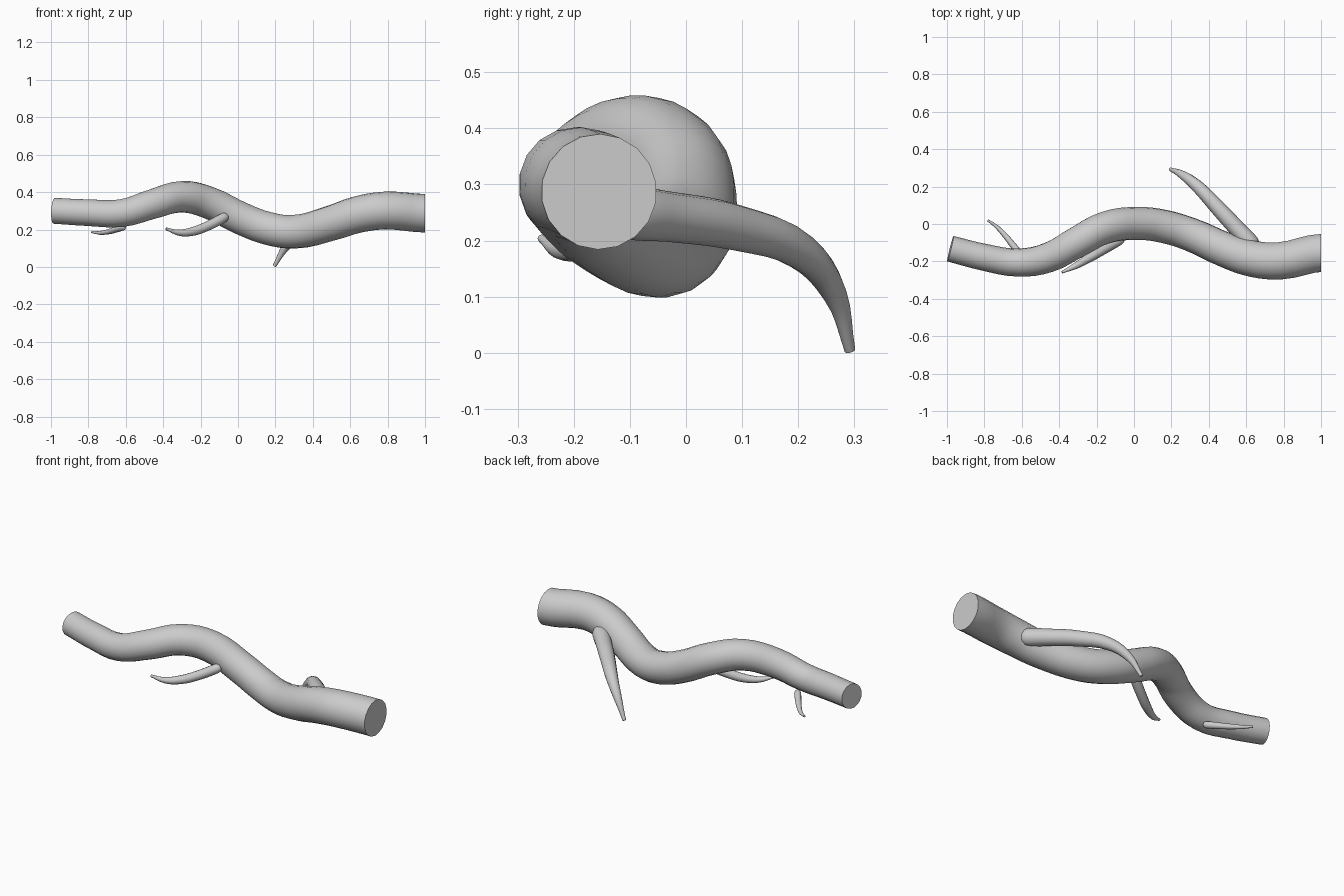
import bpy
from math import radians
from mathutils import Vector

if "Cube" in bpy.data.objects:
    bpy.data.objects.remove(bpy.data.objects["Cube"])


def limb(name, pts, segments, steps, square_end=False):
    """Tapered smooth tube through (x, y, z, radius) points."""
    cu = bpy.data.curves.new(name, 'CURVE')
    cu.dimensions = '3D'
    cu.bevel_depth = 1.0
    cu.bevel_resolution = segments // 2 - 2
    cu.resolution_u = steps
    cu.use_fill_caps = True
    sp = cu.splines.new('BEZIER')
    sp.radius_interpolation = 'CARDINAL'
    sp.bezier_points.add(len(pts) - 1)
    for p, (x, y, z, r) in zip(sp.bezier_points, pts):
        p.co = (x, y, z)
        p.radius = r
        p.handle_left_type = p.handle_right_type = 'AUTO'
    if square_end:
        p = sp.bezier_points[-1]
        p.handle_left_type = p.handle_right_type = 'FREE'
        p.handle_left = p.co - Vector((0.07, 0, 0))
        p.handle_right = p.co + Vector((0.07, 0, 0))
    ob = bpy.data.objects.new(name, cu)
    bpy.context.collection.objects.link(ob)
    bpy.ops.object.select_all(action='DESELECT')
    ob.select_set(True)
    bpy.context.view_layer.objects.active = ob
    bpy.ops.object.convert(target='MESH')
    bpy.ops.object.shade_smooth_by_angle(angle=radians(50))
    return bpy.context.object


def rounded(pts):
    """Prepend extra points so the thick base ends in a dome."""
    a, b, r = Vector(pts[0][:3]), Vector(pts[1][:3]), pts[0][3]
    d = (a - b).normalized()
    dome = [(*(a + d * r * t), r * s) for t, s in ((0.95, 0.3), (0.7, 0.7))]
    return dome + pts


# Main stem
limb("main_stem", [
    (-0.982, -0.132, 0.300, 0.070),
    (-0.80, -0.178, 0.290, 0.072),
    (-0.62, -0.206, 0.288, 0.075),
    (-0.46, -0.180, 0.335, 0.080),
    (-0.30, -0.095, 0.375, 0.084),
    (-0.16, -0.022, 0.345, 0.087),
    (0.02, 0.003, 0.258, 0.088),
    (0.16, -0.013, 0.206, 0.089),
    (0.30, -0.055, 0.188, 0.090),
    (0.50, -0.143, 0.235, 0.094),
    (0.64, -0.187, 0.280, 0.098),
    (0.78, -0.197, 0.301, 0.101),
    (1.0, -0.155, 0.287, 0.103)], 18, 4, True)

# Side shoots
limb("large_shoot", rounded([
    (0.625, -0.105, 0.250, 0.047),
    (0.56, -0.035, 0.243, 0.045),
    (0.445, 0.09, 0.223, 0.041),
    (0.335, 0.205, 0.180, 0.033),
    (0.255, 0.265, 0.105, 0.022),
    (0.195, 0.292, 0.005, 0.010)]), 12, 4)
limb("middle_shoot", rounded([
    (-0.075, -0.085, 0.264, 0.026),
    (-0.16, -0.135, 0.220, 0.026),
    (-0.25, -0.188, 0.188, 0.023),
    (-0.32, -0.228, 0.184, 0.016),
    (-0.385, -0.258, 0.204, 0.007)]), 12, 4)
limb("small_shoot", rounded([
    (-0.615, -0.155, 0.213, 0.018),
    (-0.65, -0.11, 0.201, 0.017),
    (-0.695, -0.055, 0.188, 0.014),
    (-0.74, -0.01, 0.182, 0.010),
    (-0.782, 0.02, 0.187, 0.006)]), 12, 4)
